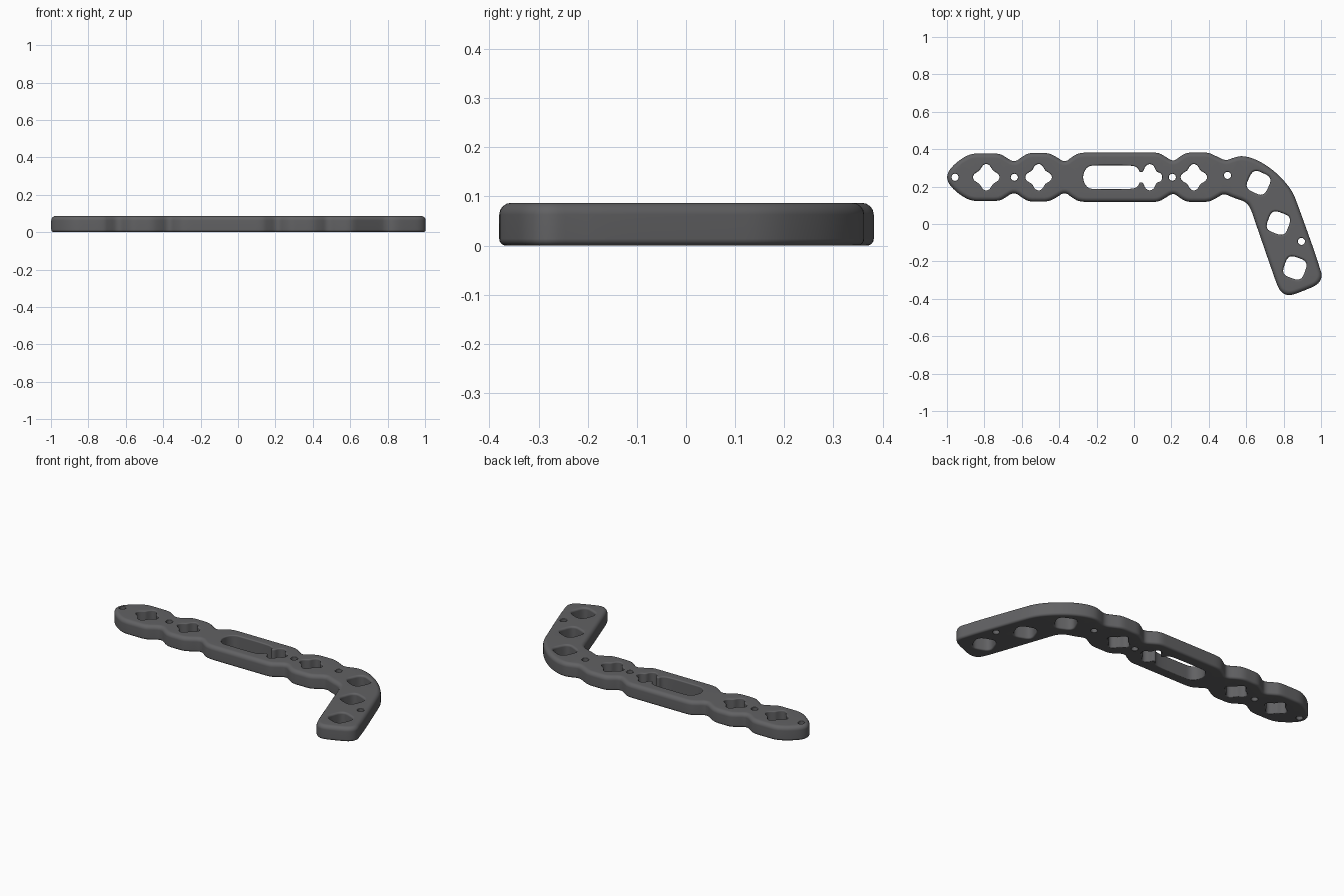
import bpy, bmesh, math
from mathutils import Vector

if "Cube" in bpy.data.objects:
    bpy.data.objects.remove(bpy.data.objects["Cube"])

Z0, Z1 = 0.001, 0.088
CY = 0.25  # centre line of the long straight section


def chaikin(pts, n=2):
    """Round a closed polygon by corner cutting."""
    for _ in range(n):
        out = []
        for i, p in enumerate(pts):
            q = pts[(i + 1) % len(pts)]
            out.append((p[0] * .75 + q[0] * .25, p[1] * .75 + q[1] * .25))
            out.append((p[0] * .25 + q[0] * .75, p[1] * .25 + q[1] * .75))
        pts = out
    return pts


def flip(pts):
    return [(x, 2 * CY - y) for x, y in pts]


def ccw(pts):
    area = sum(p[0] * q[1] - q[0] * p[1] for p, q in zip(pts, pts[1:] + pts[:1]))
    return pts if area > 0 else pts[::-1]


def polar(cx, cy, f, n=40, rot=0.0):
    out = []
    for i in range(n):
        t = 2 * math.pi * i / n
        r = f(t)
        out.append((cx + r * math.cos(t + rot), cy + r * math.sin(t + rot)))
    return out


def shift(pts, d):
    """Move a ccw loop inward by d (negative: outward)."""
    out = []
    for i, p in enumerate(pts):
        a, b = Vector(pts[i - 1]), Vector(pts[(i + 1) % len(pts)])
        t = (b - a).normalized()
        out.append((p[0] - t.y * d, p[1] + t.x * d))
    return out


# outer profile: scalloped edge shared by both sides of the straight section
scallop = [(-.985, .295), (-.93, .345), (-.87, .377), (-.80, .377), (-.72, .377),
           (-.69, .36), (-.64, .328), (-.595, .362), (-.56, .38), (-.51, .38), (-.46, .38),
           (-.42, .362), (-.37, .328), (-.33, .36), (-.29, .382), (-.2, .382), (.07, .382),
           (.13, .382), (.165, .362), (.21, .333), (.25, .364), (.285, .382), (.34, .382),
           (.40, .382), (.44, .362)]
arm = [(.49, .338), (.53, .354), (.58, .366), (.65, .347), (.73, .30), (.80, .235),
       (.85, .17), (.88, .09), (.97, -.16), (.99, -.225), (1.008, -.28), (.985, -.323),
       (.92, -.352), (.83, -.386), (.785, -.365), (.765, -.325), (.74, -.255),
       (.645, .02), (.625, .08), (.60, .118), (.53, .141), (.48, .164)]
outer = [(-1.003, .25)] + scallop + arm + flip(scallop)[::-1]

# long slot joined to a clover hole
half = [(-.265, .285), (-.24, .312), (-.19, .314), (-.01, .314), (.022, .30), (.03, .275),
        (.05, .28), (.06, .31), (.085, .323), (.108, .31), (.118, .28), (.145, .272)]
slot = [(-.274, .25)] + half + [(.153, .25)] + flip(half)[::-1]

# (loop, edge rounding) for every hole
holes = [(chaikin(slot), .007)]
for x in (-.79, -.51, .32):
    holes.append((polar(x, CY, lambda t: .061 + .01 * math.cos(4 * t), 48), .007))
for x, y in ((-.957, .25), (-.64, .25), (.205, .25), (.50, .26), (.895, -.093)):
    holes.append((polar(x, y, lambda t: .019, 20), .004))
sq = lambda t: .057 / (abs(math.cos(t)) ** 3.5 + abs(math.sin(t)) ** 3.5) ** (1 / 3.5)
for x, y, r in ((.666, .22, -25), (.772, .005, -20), (.860, -.235, -20)):
    holes.append((polar(x, y, sq, 40, math.radians(r)), .012))

bm = bmesh.new()
top_edges, bottom_edges = [], []


def add_wall(pts, r_top, r_bot, sign):
    """Vertical wall with rounded top and bottom edges."""
    pts = ccw(pts)
    section = []
    for i in range(5):
        a = math.pi / 2 * i / 4
        section.append((r_bot * (1 - math.sin(a)), Z0 + r_bot * (1 - math.cos(a))))
    for i in range(5):
        a = math.pi / 2 * i / 4
        section.append((r_top * (1 - math.cos(a)), Z1 - r_top * (1 - math.sin(a))))
    rings = [[bm.verts.new((x, y, z)) for x, y in shift(pts, sign * d)] for d, z in section]
    n = len(pts)
    for a, b in zip(rings, rings[1:]):
        for i in range(n):
            j = (i + 1) % n
            bm.faces.new((a[i], a[j], b[j], b[i]))
    for ring, store in ((rings[0], bottom_edges), (rings[-1], top_edges)):
        store += [bm.edges.get((ring[i], ring[(i + 1) % n])) for i in range(n)]


add_wall(chaikin(outer), .024, .014, 1)
for loop, r in holes:
    add_wall(loop, r, r * .7, -1)

# flat top and underside with the holes left open
bmesh.ops.triangle_fill(bm, edges=top_edges, use_beauty=True, normal=(0, 0, 1))
bmesh.ops.triangle_fill(bm, edges=bottom_edges, use_beauty=True, normal=(0, 0, -1))
bmesh.ops.recalc_face_normals(bm, faces=bm.faces)

me = bpy.data.meshes.new("angled_plate")
bm.to_mesh(me)
bm.free()
plate = bpy.data.objects.new("angled_plate", me)
bpy.context.collection.objects.link(plate)

mat = bpy.data.materials.new("dark_grey_metal")
mat.diffuse_color = (.12, .12, .125, 1)
mat.use_nodes = True
mat.node_tree.nodes["Principled BSDF"].inputs["Base Color"].default_value = mat.diffuse_color
me.materials.append(mat)

bpy.context.view_layer.objects.active = plate
plate.select_set(True)
bpy.ops.object.shade_smooth_by_angle(angle=math.radians(40))
wn = plate.modifiers.new("even_shading", 'WEIGHTED_NORMAL')
wn.keep_sharp = True

# small locating nub on the underside
bpy.context.view_layer.update()
for v in me.vertices:
    v.co.z -= Z0
